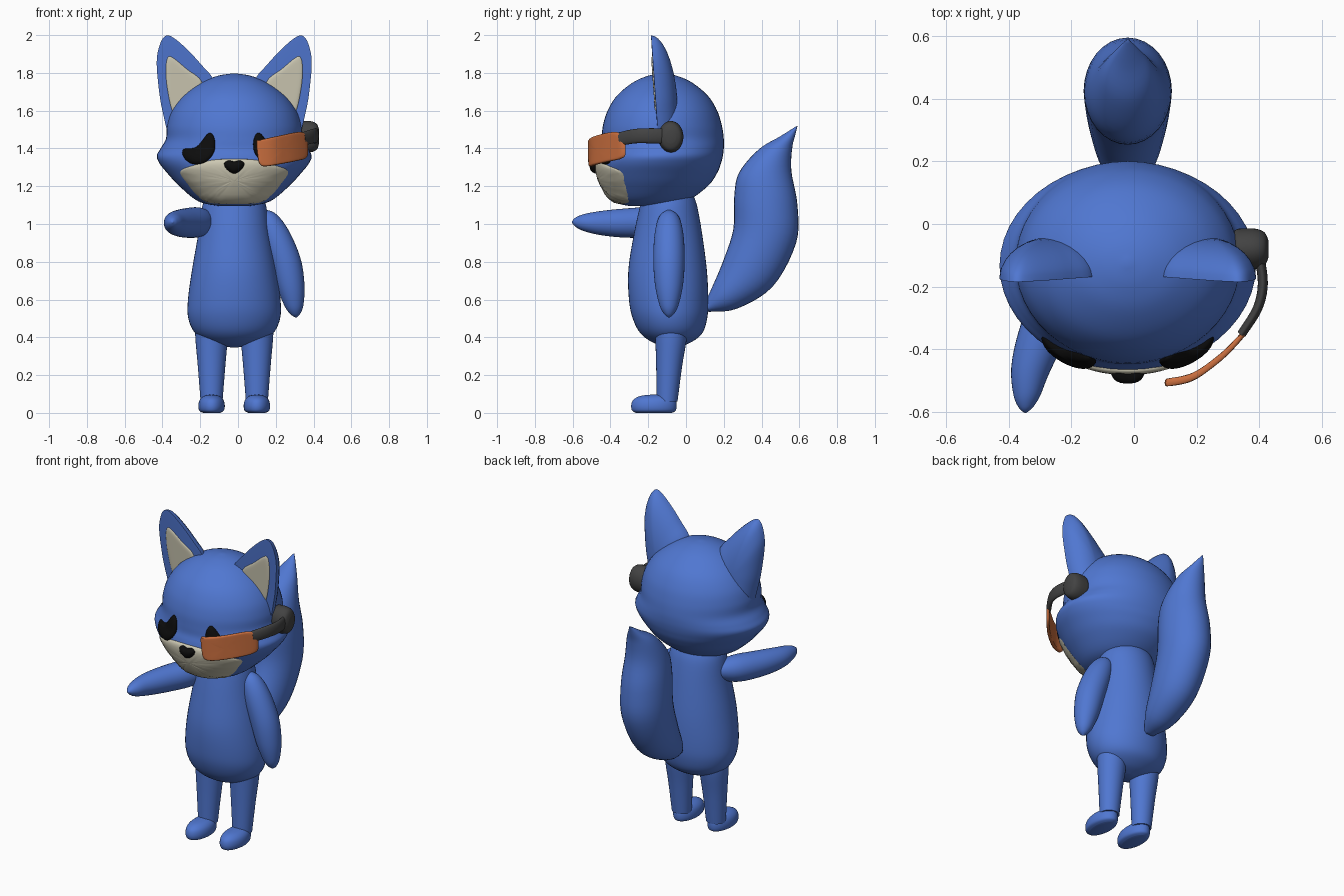
import bpy, bmesh, math
from mathutils import Vector

if "Cube" in bpy.data.objects:
    bpy.data.objects.remove(bpy.data.objects["Cube"])

CX = -0.02      # symmetry line of the figure
SIDES = {"left": 1, "right": -1}
made = []


def material(name, rgb):
    mat = bpy.data.materials.new(name)
    mat.use_nodes = True
    mat.diffuse_color = (*rgb, 1)
    mat.node_tree.nodes["Principled BSDF"].inputs["Base Color"].default_value = (*rgb, 1)
    return mat


blue = material("blue fur", (0.08, 0.185, 0.64))
cream = material("cream fur", (0.61, 0.58, 0.45))
black = material("black", (0.004, 0.004, 0.004))
grey = material("dark grey", (0.055, 0.055, 0.055))
orange = material("orange lens", (0.6, 0.16, 0.05))


def spline(rows, n=5, closed=False):
    """Smooth curve through rows of any dimension."""
    m, out = len(rows), []

    def get(i):
        return rows[i % m] if closed else rows[max(0, min(m - 1, i))]

    for i in range(m if closed else m - 1):
        for k in range(n):
            t = k / n
            out.append(tuple(
                b + 0.5 * t * (c - a + t * (2*a - 5*b + 4*c - d + t * (3*b - a - 3*c + d)))
                for a, b, c, d in zip(get(i - 1), get(i), get(i + 1), get(i + 2))))
    if not closed:
        out.append(tuple(rows[-1]))
    return out


def skin(name, rings, mat):
    """Bridge equal rings of points and cap both ends."""
    bm = bmesh.new()
    loops = [[bm.verts.new(p) for p in ring] for ring in rings]
    n = len(loops[0])
    for a, b in zip(loops, loops[1:]):
        for i in range(n):
            j = (i + 1) % n
            bm.faces.new((a[i], a[j], b[j], b[i]))
    bm.faces.new(loops[0])
    bm.faces.new(loops[-1])
    bmesh.ops.recalc_face_normals(bm, faces=bm.faces)
    mesh = bpy.data.meshes.new(name)
    bm.to_mesh(mesh)
    bm.free()
    mesh.materials.append(mat)
    obj = bpy.data.objects.new(name, mesh)
    bpy.context.collection.objects.link(obj)
    made.append(obj)
    return obj


def circle(n=32):
    return [(math.cos(math.tau * i / n), math.sin(math.tau * i / n)) for i in range(n)]


def stack(name, rows, mat, cx=CX):
    """Stack of level ellipses: height, half width, front y, back y."""
    skin(name, [[(cx + w * c, (f + b) / 2 + (b - f) / 2 * s, z) for c, s in circle(48)]
                for z, w, f, b in spline(rows)], mat)


def tube(name, rows, mat, ref, squash=1.0):
    """Tapered tube along x, y, z, radius."""
    rows = spline(rows)
    pts = [Vector(r[:3]) for r in rows]
    rings = []
    for i, p in enumerate(pts):
        t = (pts[min(i + 1, len(pts) - 1)] - pts[max(i - 1, 0)]).normalized()
        side = t.cross(Vector(ref)).normalized()
        up = side.cross(t)
        rings.append([p + rows[i][3] * (side * c * squash + up * s) for c, s in circle()])
    skin(name, rings, mat)


def plate(name, outline, centre, surf, mat, front, back, power=2, side=1):
    """Domed plate with an x-z outline, laid on the surface y = surf(x, z)."""
    loop = spline(outline, 5, True)
    scales = (0.04, 0.2, 0.4, 0.6, 0.75, 0.87, 0.95, 0.985)
    layers = [(s, back) for s in scales] + [(1, 0)] + [(s, -front) for s in reversed(scales)]
    rings = []
    for s, h in layers:
        ring = []
        for px, pz in loop:
            x = centre[0] + (px - centre[0]) * s
            z = centre[1] + (pz - centre[1]) * s
            ring.append((CX + side * x, surf(x, z) + h * math.sqrt(1 - s ** power), z))
        rings.append(ring)
    skin(name, rings, mat)


def mirrored(half):
    """Close a half outline that starts and ends on the symmetry line."""
    return half + [(-x, z) for x, z in reversed(half[1:-1])]


# Head with flared cheeks
head_rows = [(1.095, .08, -.3, -.14), (1.12, .19, -.385, 0), (1.2, .29, -.44, .115),
             (1.27, .355, -.465, .165), (1.32, .395, -.47, .185), (1.36, .41, -.462, .195),
             (1.4, .39, -.45, .2), (1.45, .362, -.447, .2), (1.52, .356, -.44, .19),
             (1.6, .33, -.415, .165), (1.68, .27, -.365, .115), (1.75, .175, -.28, .03),
             (1.785, .085, -.2, -.05), (1.797, .01, -.135, -.115)]
stack("head", head_rows, blue)
dense = spline(head_rows, 12)


def face_y(x, z):
    """Front surface of the head."""
    _, w, f, b = min(dense, key=lambda r: abs(r[0] - z))
    return (f + b) / 2 - (b - f) / 2 * math.sqrt(1 - min(abs(x) / w, 0.98) ** 2)


# Face details
plate("muzzle", mirrored([(0, 1.345), (.12, 1.338), (.2, 1.315), (.285, 1.28), (.25, 1.215),
                          (.19, 1.145), (.13, 1.112), (0, 1.106)]),
      (0, 1.23), face_y, cream, 0.013, 0.01, 12)
plate("nose", mirrored([(0, 1.332), (.03, 1.337), (.055, 1.322), (.042, 1.29), (0, 1.265)]),
      (0, 1.305), face_y, black, 0.04, 0.01, 3)


def ear_y(x, z):
    return -0.185 + (2 - z) * 0.07


eye = [(.27, 1.395), (.2, 1.408), (.135, 1.482), (.104, 1.45), (.107, 1.38),
       (.155, 1.325), (.22, 1.318), (.265, 1.35)]
ear = [(.33, 1.45), (.38, 1.6), (.402, 1.74), (.41, 1.87), (.39, 1.96), (.36, 1.997),
       (.32, 1.985), (.255, 1.93), (.18, 1.85), (.105, 1.75), (.13, 1.62), (.22, 1.5)]
inner_ear = [(.35, 1.885), (.32, 1.878), (.25, 1.82), (.175, 1.76), (.175, 1.68),
             (.25, 1.55), (.32, 1.58), (.355, 1.72), (.362, 1.83)]
for label, side in SIDES.items():
    plate(label + "_eye", eye, (.18, 1.385), face_y, black, 0.025, 0.01, 4, side)
    plate(label + "_ear", ear, (.27, 1.67), ear_y, blue, 0.002, 0.115, 2, side)
    plate(label + "_inner_ear", inner_ear, (.28, 1.73), ear_y, cream, 0.008, 0, 12, side)

# Body, legs and feet
stack("body", [(1.15, .15, -.23, .04), (1.09, .17, -.245, .06), (.95, .19, -.275, .085),
               (.76, .223, -.305, .11), (.6, .245, -.302, .118), (.5, .243, -.282, .112),
               (.42, .205, -.24, .085), (.37, .125, -.17, .02), (.347, .02, -.09, -.05)], blue)
for label, side in SIDES.items():
    cx = CX + side * 0.12
    stack(label + "_leg", [(.5, .088, -.17, .01), (.4, .086, -.163, .005),
                           (.25, .073, -.158, -.02), (.06, .058, -.155, -.045)], blue, cx)
    stack(label + "_foot", [(0, .045, -.265, -.075), (.012, .065, -.285, -.055),
                            (.04, .07, -.29, -.05), (.07, .062, -.278, -.055),
                            (.09, .04, -.24, -.075), (.097, .006, -.18, -.13)], blue, cx)

# Arms: one hanging, one reaching forward
tube("left_arm", [(.13, -.09, 1.07, .015), (.15, -.09, 1.03, .055), (.195, -.09, .94, .077),
                  (.25, -.09, .8, .083), (.28, -.09, .67, .073), (.298, -.09, .57, .05),
                  (.305, -.09, .525, .027), (.307, -.09, .505, .003)], blue, (0, 1, 0))
tube("right_arm", [(-.14, -.07, 1.02, .04), (-.21, -.18, 1.01, .078), (-.28, -.32, 1.005, .077),
                   (-.328, -.45, 1.005, .064), (-.343, -.54, 1.008, .045),
                   (-.347, -.585, 1.01, .024), (-.347, -.604, 1.01, .003)], blue, (0, 0, 1))

# Tail: inner edge y z, outer edge y z, half width
tail = spline([(.09, .56, .12, .535, .03), (.14, .67, .27, .552, .09), (.195, .8, .46, .67, .125),
               (.25, .97, .583, .9, .14), (.255, 1.14, .59, 1.1, .138),
               (.28, 1.27, .558, 1.28, .12), (.385, 1.395, .562, 1.4, .085),
               (.5, 1.465, .578, 1.47, .04), (.588, 1.52, .591, 1.52, .003)])
skin("tail", [[(CX + w * s, (ay + by) / 2 + (by - ay) / 2 * c, (az + bz) / 2 + (bz - az) / 2 * c)
               for c, s in circle()] for ay, az, by, bz, w in tail], blue)

# Headset on the left side
skin("earpiece", [[(x, -0.08 + 0.066 * k * c, 1.462 + 0.083 * k * s) for c, s in circle()]
                  for x, k in spline([(.31, .6), (.325, .93), (.35, 1), (.39, .98),
                                      (.418, .8), (.43, .4)], 4)], grey)
tube("headset_arm", [(.4, -.1, 1.465, .04), (.412, -.19, 1.467, .04), (.395, -.27, 1.465, .038),
                     (.345, -.35, 1.45, .036)], grey, (0, 0, 1), 0.4)

lens_curve = spline([(.1, -.51), (.2, -.492), (.28, -.44), (.34, -.385), (.4, -.315)], 12)


def lens_y(x, z):
    for (xa, ya), (xb, yb) in zip(lens_curve, lens_curve[1:]):
        if x <= xb:
            break
    return ya + (yb - ya) * (x - xa) / (xb - xa)


plate("lens", [(.118, 1.435), (.14, 1.446), (.24, 1.468), (.34, 1.487), (.378, 1.475),
               (.388, 1.44), (.39, 1.37), (.375, 1.347), (.34, 1.336), (.25, 1.318),
               (.165, 1.305), (.137, 1.315), (.126, 1.345)],
      (.255, 1.39), lens_y, orange, 0.013, 0.013, 40)

# Smooth shading with sharp rims
bpy.ops.object.select_all(action="DESELECT")
for obj in made:
    obj.select_set(True)
bpy.context.view_layer.objects.active = made[0]
bpy.ops.object.shade_smooth_by_angle(angle=math.radians(45))
